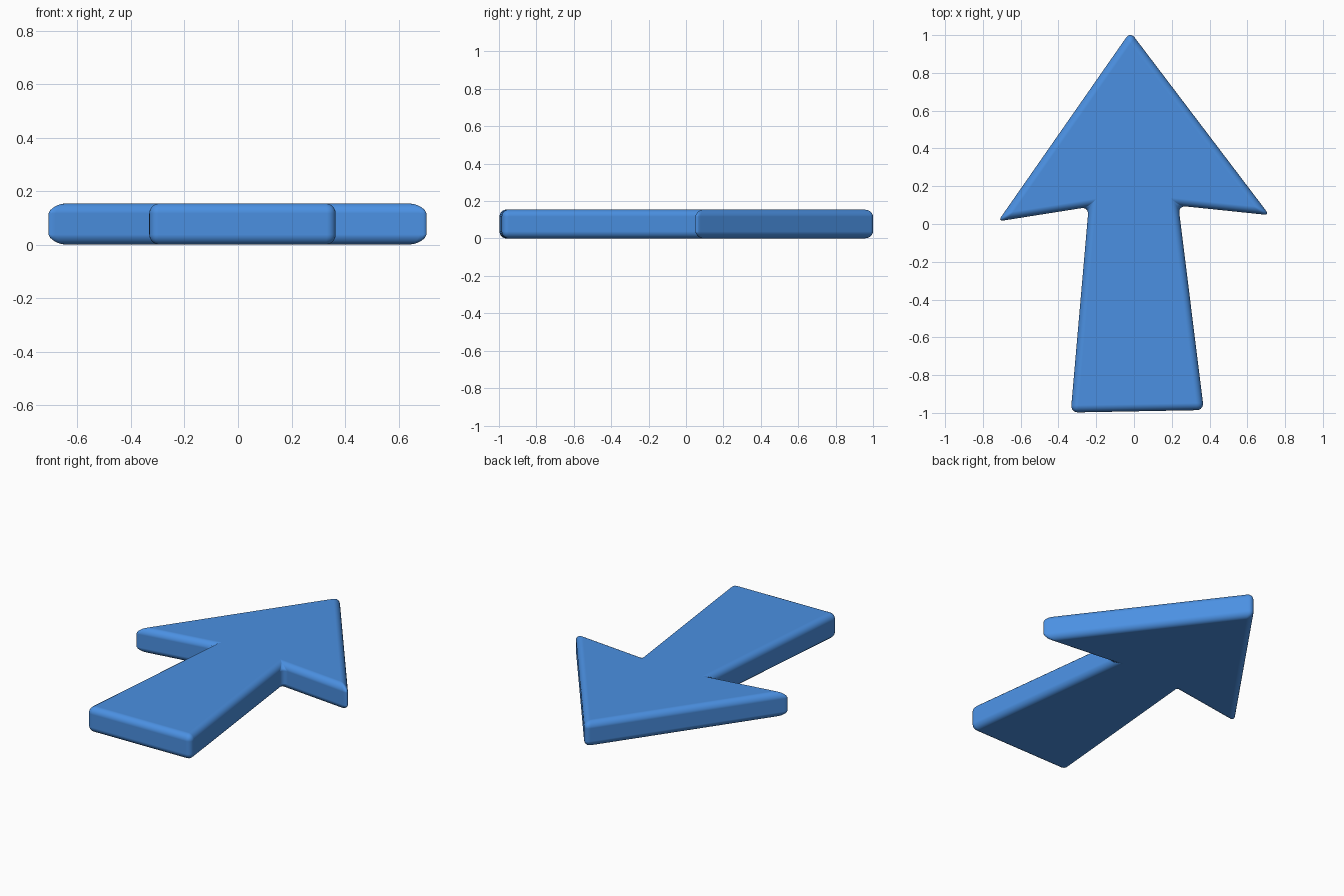
import bpy, bmesh

if "Cube" in bpy.data.objects:
    bpy.data.objects.remove(bpy.data.objects["Cube"])

H = 0.155
# Slightly skewed arrow outline, sharp corners before bevelling
outline = [(-0.335, -0.998), (0.37, -0.985), (0.235, 0.097), (0.717, 0.047),
           (-0.02, 1.018), (-0.72, 0.014), (-0.24, 0.09)]

# Extruded arrow body
bm = bmesh.new()
face = bm.faces.new([bm.verts.new((x, y, 0)) for x, y in outline])
new = bmesh.ops.extrude_face_region(bm, geom=[face])["geom"]
bmesh.ops.translate(bm, vec=(0, 0, H),
                    verts=[v for v in new if isinstance(v, bmesh.types.BMVert)])
bmesh.ops.recalc_face_normals(bm, faces=bm.faces)
mesh = bpy.data.meshes.new("arrow")
bm.to_mesh(mesh)
bm.free()
arrow = bpy.data.objects.new("arrow", mesh)
bpy.context.collection.objects.link(arrow)

# Soft rounded edges
bevel = arrow.modifiers.new("soft_edges", 'BEVEL')
bevel.width = 0.038
bevel.segments = 5
bevel.limit_method = 'NONE'
bevel.harden_normals = True
mesh.shade_smooth()

# Blue material
blue = bpy.data.materials.new("blue")
blue.diffuse_color = (0.07, 0.28, 0.76, 1)
blue.use_nodes = True
blue.node_tree.nodes["Principled BSDF"].inputs["Base Color"].default_value = blue.diffuse_color
mesh.materials.append(blue)
